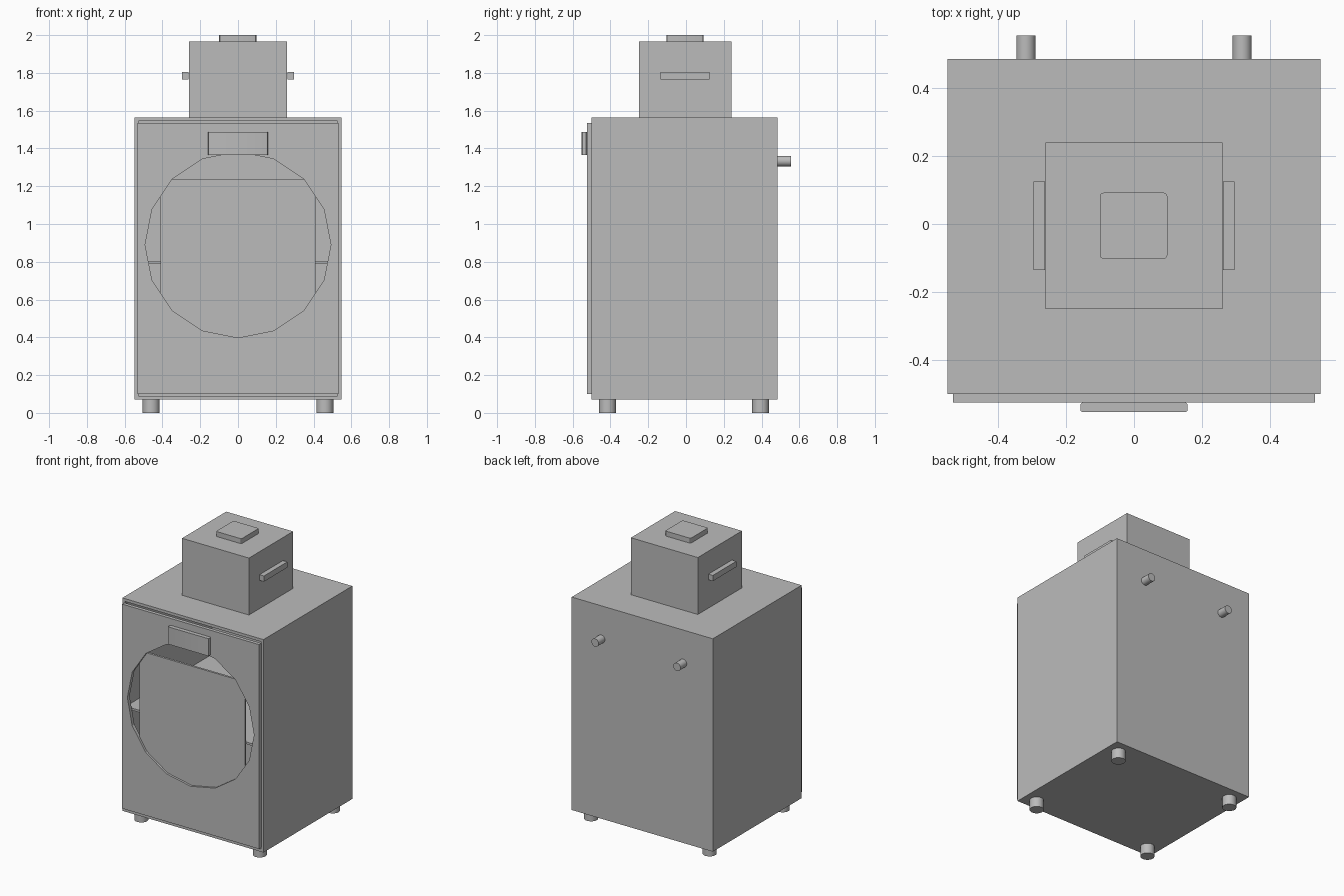
import bpy, bmesh, math
from mathutils import Matrix, Vector

old = bpy.data.objects.get("Cube")
if old:
    bpy.data.objects.remove(old, do_unlink=True)

grey = bpy.data.materials.new("plain_grey")
grey.use_nodes = True
colour = (0.5, 0.5, 0.5, 1)
grey.diffuse_color = colour
grey.node_tree.nodes["Principled BSDF"].inputs["Base Color"].default_value = colour


def finish(name, bm):
    bmesh.ops.recalc_face_normals(bm, faces=bm.faces)
    mesh = bpy.data.meshes.new(name)
    bm.to_mesh(mesh)
    bm.free()
    mesh.materials.append(grey)
    obj = bpy.data.objects.new(name, mesh)
    bpy.context.collection.objects.link(obj)
    return obj


def box(name, low, high, round_axis=None, radius=0.01):
    """Box between two corners; edges along round_axis may be rounded."""
    low, high = Vector(low), Vector(high)
    bm = bmesh.new()
    bmesh.ops.create_cube(bm, size=1)
    bmesh.ops.scale(bm, vec=high - low, verts=bm.verts)
    bmesh.ops.translate(bm, vec=(low + high) / 2, verts=bm.verts)
    if round_axis is not None:
        edges = [e for e in bm.edges
                 if abs((e.verts[0].co - e.verts[1].co).normalized()[round_axis]) > 0.9]
        bmesh.ops.bevel(bm, geom=edges, offset=radius, segments=3,
                        profile=0.5, affect='EDGES')
    return finish(name, bm)


def cylinder(name, centre, radius, depth, sides=24, along_y=False):
    bm = bmesh.new()
    turn = Matrix.Rotation(math.pi / 2, 4, 'X') if along_y else Matrix()
    bmesh.ops.create_cone(bm, cap_ends=True, segments=sides, radius1=radius,
                          radius2=radius, depth=depth,
                          matrix=Matrix.Translation(centre) @ turn)
    return finish(name, bm)


def smooth(obj):
    bpy.ops.object.select_all(action='DESELECT')
    obj.select_set(True)
    bpy.context.view_layer.objects.active = obj
    bpy.ops.object.shade_smooth_by_angle()


# Hollow cabinet, open at the front
cabinet = box("cabinet", (-0.548, -0.5, 0.07), (0.548, 0.485, 1.565))
bm = bmesh.new()
bm.from_mesh(cabinet.data)
bmesh.ops.delete(bm, geom=[f for f in bm.faces if f.normal.y < -0.9], context='FACES')
bm.to_mesh(cabinet.data)
bm.free()
shell = cabinet.modifiers.new("wall_thickness", 'SOLIDIFY')
shell.thickness = 0.02
shell.offset = -1
shell.use_even_offset = True

# Shelf across the inside
box("inner_shelf", (-0.53, -0.49, 0.79), (0.53, 0.47, 0.805))

# Front panel: rectangle bridged around a sixteen-sided opening, then extruded
bm = bmesh.new()
sides, mid, r = 16, 0.89, 0.492
left, right, bottom, top = -0.532, 0.532, 0.1, 1.535
inner, outer = [], []
for i in range(sides):
    a = 2 * math.pi * i / sides
    c, s = math.cos(a), math.sin(a)
    inner.append(bm.verts.new((r * c, -0.525, mid + r * s)))
    # the diagonal points go to the corners, the others to the straight sides
    k = 1 / max(abs(c), abs(s))
    up = top - mid if s > 0 else mid - bottom
    outer.append(bm.verts.new((right * c * k, -0.525, mid + up * s * k)))
for i in range(sides):
    j = (i + 1) % sides
    bm.faces.new((inner[i], outer[i], outer[j], inner[j]))
extruded = bmesh.ops.extrude_face_region(bm, geom=bm.faces[:])["geom"]
bmesh.ops.translate(bm, vec=(0, 0.025, 0),
                    verts=[v for v in extruded if isinstance(v, bmesh.types.BMVert)])
finish("front_panel", bm)

# Plate behind the opening, and the front handle above it
box("opening_plate", (-0.41, -0.51, 0.365), (0.41, -0.495, 1.235))
smooth(box("front_handle", (-0.158, -0.553, 1.365), (0.158, -0.525, 1.487), 2, 0.008))

# Upper box with its cap and side grips
box("upper_box", (-0.26, -0.25, 1.565), (0.26, 0.24, 1.965))
smooth(box("top_cap", (-0.1, -0.102, 1.965), (0.098, 0.092, 2.0), 2, 0.01))

for side, word in ((1, "left"), (-1, "right")):
    xs = sorted((side * 0.262, side * 0.296))
    box(word + "_grip", (xs[0], -0.135, 1.765), (xs[1], 0.125, 1.805))
    smooth(cylinder(word + "_rear_pipe", (side * 0.318, 0.52, 1.333), 0.028, 0.07,
                    along_y=True))
    for y, place in ((-0.415, "front"), (0.395, "back")):
        smooth(cylinder(word + "_" + place + "_foot", (side * 0.46, y, 0.036),
                        0.045, 0.072))
